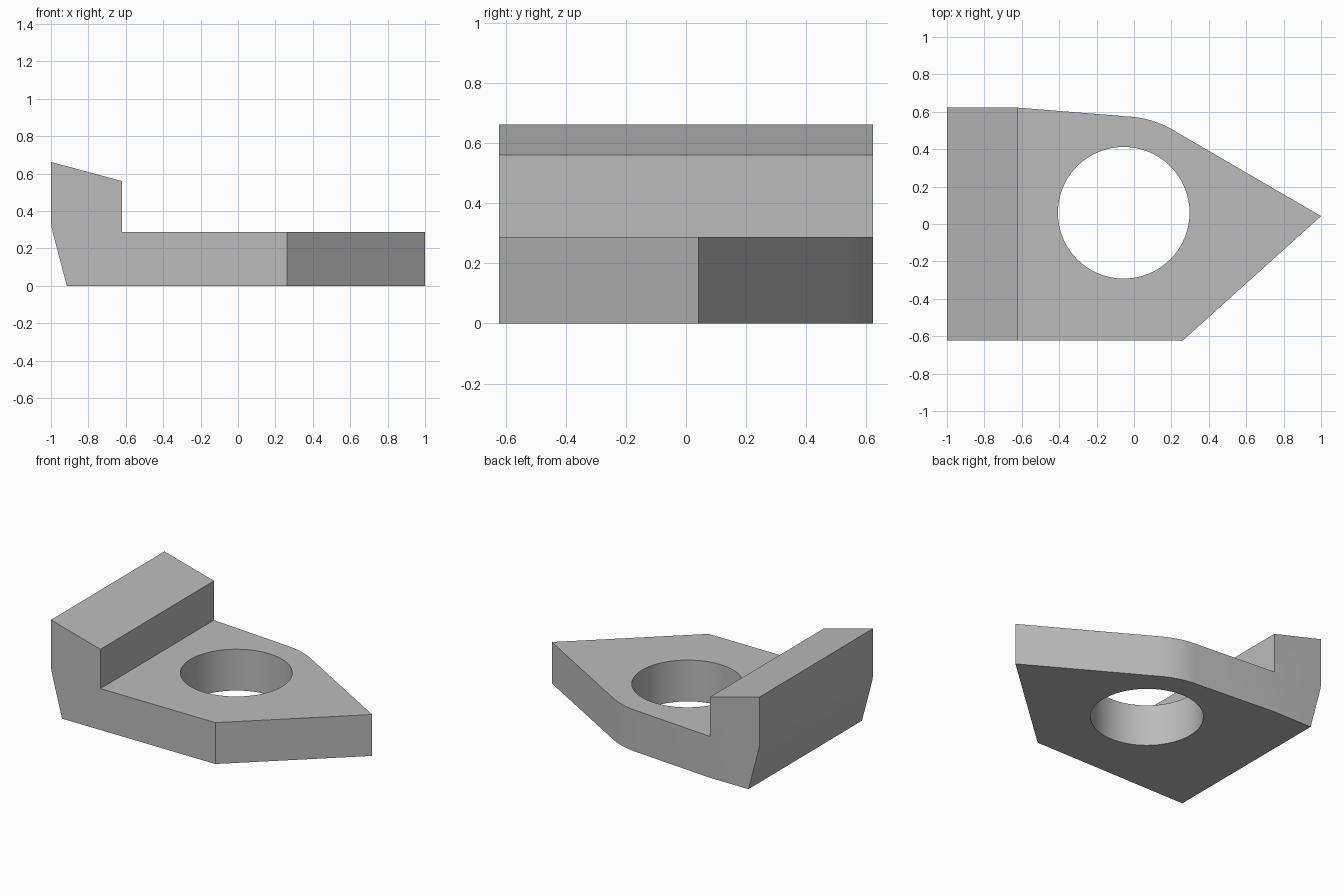
import bpy, math
from mathutils import Vector

if "Cube" in bpy.data.objects:
    bpy.data.objects.remove(bpy.data.objects["Cube"])

grey = bpy.data.materials.new("plain grey")
grey.diffuse_color = (0.5, 0.5, 0.5, 1)
grey.use_nodes = True
grey.node_tree.nodes["Principled BSDF"].inputs["Base Color"].default_value = grey.diffuse_color


def prism(name, points, direction):
    """Extrude a closed polygon along a direction."""
    n = len(points)
    verts = [Vector(p) for p in points] + [Vector(p) + Vector(direction) for p in points]
    faces = [list(range(n))[::-1], list(range(n, 2 * n))]
    faces += [[i, (i + 1) % n, (i + 1) % n + n, i + n] for i in range(n)]
    mesh = bpy.data.meshes.new(name)
    mesh.from_pydata(verts, [], faces)
    mesh.materials.append(grey)
    obj = bpy.data.objects.new(name, mesh)
    bpy.context.collection.objects.link(obj)
    return obj


def cut(target, cutter, operation):
    mod = target.modifiers.new(operation.lower(), 'BOOLEAN')
    mod.object, mod.operation, mod.solver = cutter, operation, 'EXACT'
    bpy.context.view_layer.objects.active = target
    bpy.ops.object.modifier_apply(modifier=mod.name)
    bpy.data.objects.remove(cutter)


CX, CY = -0.055, 0.06     # centre of the hole and of the rounded shoulder
HALF = 0.622              # half depth


def ring(radius, start, end, steps):
    return [(CX + radius * math.cos(math.radians(start + (end - start) * i / steps)),
             CY + radius * math.sin(math.radians(start + (end - start) * i / steps)))
            for i in range(steps + 1)]


# Clamp body: side profile with raised heel and slanted top
side = [(-0.915, 0), (1.1, 0), (1.1, 0.287), (-0.62, 0.287), (-0.62, 0.56),
        (-1, 0.662), (-1, 0.345), (-0.997, 0.315), (-0.988, 0.275)]
body = prism("clamp_body", [(x, -0.8, z) for x, z in side], (0, 1.6, 0))

# Plan outline: pointed nose with a rounded shoulder
plan = [(-1.2, -HALF), (0.262, -HALF), (1, 0.042)]
plan += ring(0.515, 59.8, 85.4, 10) + [(-0.62, HALF), (-1.2, HALF)]
cut(body, prism("plan_cutter", [(x, y, -0.2) for x, y in plan], (0, 0, 1.2)), 'INTERSECT')

# Bolt hole
hole = ring(0.352, 0, 360, 64)[:-1]
cut(body, prism("hole_cutter", [(x, y, -0.2) for x, y in hole], (0, 0, 1.2)), 'DIFFERENCE')

body.select_set(True)
bpy.context.view_layer.objects.active = body
bpy.ops.object.shade_smooth_by_angle(angle=math.radians(20))
